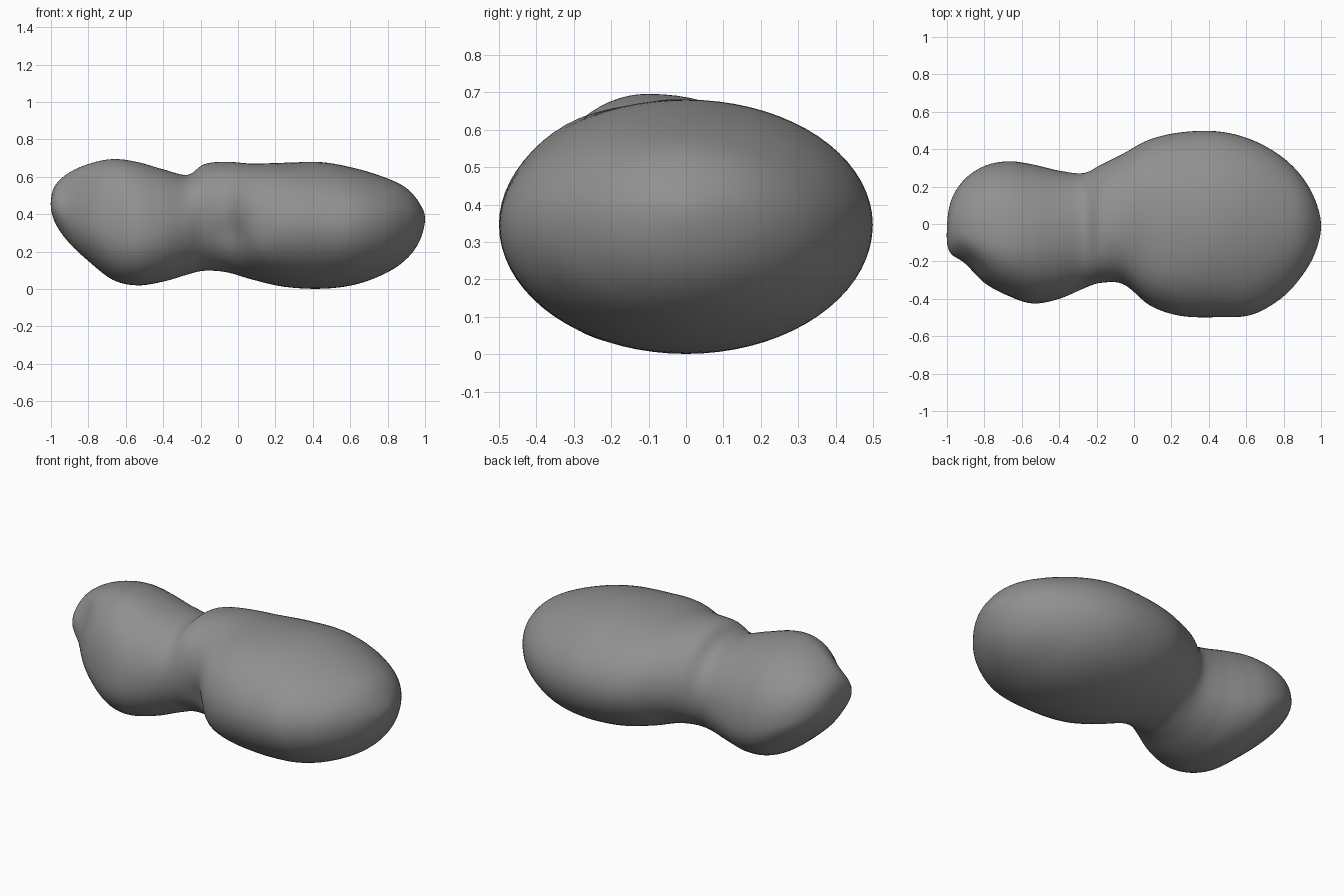
import bpy, bmesh, math
from mathutils import Vector

if "Cube" in bpy.data.objects:
    bpy.data.objects.remove(bpy.data.objects["Cube"])

# Stations along the body: x, y min, y max, z bottom, z top, crest y, widest z
STATIONS = [
    (-1.0, -.03, -.03, .46, .46, -.03, .46),
    (-.98, -.14, .12, .36, .55, -.03, .44),
    (-.91, -.205, .235, .255, .62, -.05, .40),
    (-.80, -.315, .31, .15, .67, -.08, .355),
    (-.67, -.385, .335, .05, .695, -.10, .31),
    (-.54, -.425, .318, .02, .68, -.10, .29),
    (-.40, -.40, .285, .04, .64, -.08, .31),
    (-.27, -.345, .272, .078, .61, -.04, .35),
    (-.18, -.315, .315, .098, .667, -.03, .38),
    (-.06, -.325, .375, .09, .68, -.02, .38),
    (.08, -.43, .45, .05, .67, -.01, .36),
    (.25, -.49, .49, .012, .675, 0, .35),
    (.45, -.498, .495, .002, .678, 0, .345),
    (.63, -.485, .45, .025, .645, 0, .345),
    (.79, -.395, .36, .085, .595, -.01, .35),
    (.90, -.275, .25, .16, .54, -.01, .36),
    (.97, -.15, .125, .255, .46, -.01, .37),
    (1.0, -.01, -.01, .375, .375, -.01, .375),
]
# Local swellings and hollows: centre, radius, push along the surface normal
BUMPS = [
    ((-.96, -.15, .45), .08, .012),
    ((-.86, -.22, .55), .12, -.018),
    ((-.03, -.33, .30), .10, -.022),
    ((.12, -.40, .20), .12, .012),
    ((-.15, -.25, .60), .14, .014),
    ((.15, -.32, .60), .18, .02),
]
SIDES, STEPS = 72, 6


def spline(a, b, c, d, t):
    return .5 * (2*b + (c-a)*t + (2*a - 5*b + 4*c - d)*t*t + (3*b - a - 3*c + d)*t**3)


def section(i, t):
    n = len(STATIONS) - 1
    s = [list(STATIONS[min(max(k, 0), n)]) for k in (i-1, i, i+1, i+2)]
    # mirror the station past each tip so the ends round off
    for end, slot, near in ((0, 0, 1), (n - 1, 3, n - 1)):
        if i == end:
            r = STATIONS[near]
            s[slot] = [r[0], r[2], r[1], r[4], r[3], r[5], r[6]]
    return [spline(*v, t) for v in zip(*s)]


# Skin the sections with four quarter-superellipses each
bm = bmesh.new()
rings = []
for i in range(len(STATIONS) - 1):
    for k in range(STEPS):
        if i + k == 0:
            continue
        x, y0, y1, z0, z1, yc, zc = section(i, k / STEPS)
        yc, zc = min(max(yc, y0), y1), min(max(zc, z0), z1)
        power = 2.0 + .1 * min(max((-.1 - x) / .3, 0), 1)
        ring = []
        for j in range(SIDES):
            a = math.tau * j / SIDES
            c, s = math.cos(a), math.sin(a)
            f = (abs(c) ** power + abs(s) ** power) ** (-1 / power)
            y = yc + f * c * ((y1 - yc) if c > 0 else (yc - y0))
            z = zc + f * s * ((z1 - zc) if s > 0 else (zc - z0))
            ring.append(bm.verts.new((x, y, z)))
        rings.append(ring)
for p, q in zip(rings, rings[1:]):
    for j in range(SIDES):
        m = (j + 1) % SIDES
        bm.faces.new((p[j], p[m], q[m], q[j]))
for st, ring in ((STATIONS[0], rings[0]), (STATIONS[-1], rings[-1])):
    tip = bm.verts.new((st[0], st[1], st[3]))
    for j in range(SIDES):
        bm.faces.new((tip, ring[j], ring[(j + 1) % SIDES]))
bmesh.ops.recalc_face_normals(bm, faces=bm.faces)
bm.normal_update()

# Uneven rocky surface
moves = []
for v in bm.verts:
    d = sum(h * math.exp(-((v.co - Vector(c)).length / r) ** 2) for c, r, h in BUMPS)
    moves.append((v, v.normal * d))
for v, d in moves:
    v.co += d

mesh = bpy.data.meshes.new("asteroid_body")
bm.to_mesh(mesh)
bm.free()
body = bpy.data.objects.new("asteroid_body", mesh)
bpy.context.collection.objects.link(body)
mesh.polygons.foreach_set("use_smooth", [True] * len(mesh.polygons))

# Dark grey rock
rock = bpy.data.materials.new("rock")
rock.diffuse_color = (.28, .28, .28, 1)
rock.use_nodes = True
rock.node_tree.nodes["Principled BSDF"].inputs["Base Color"].default_value = rock.diffuse_color
mesh.materials.append(rock)
